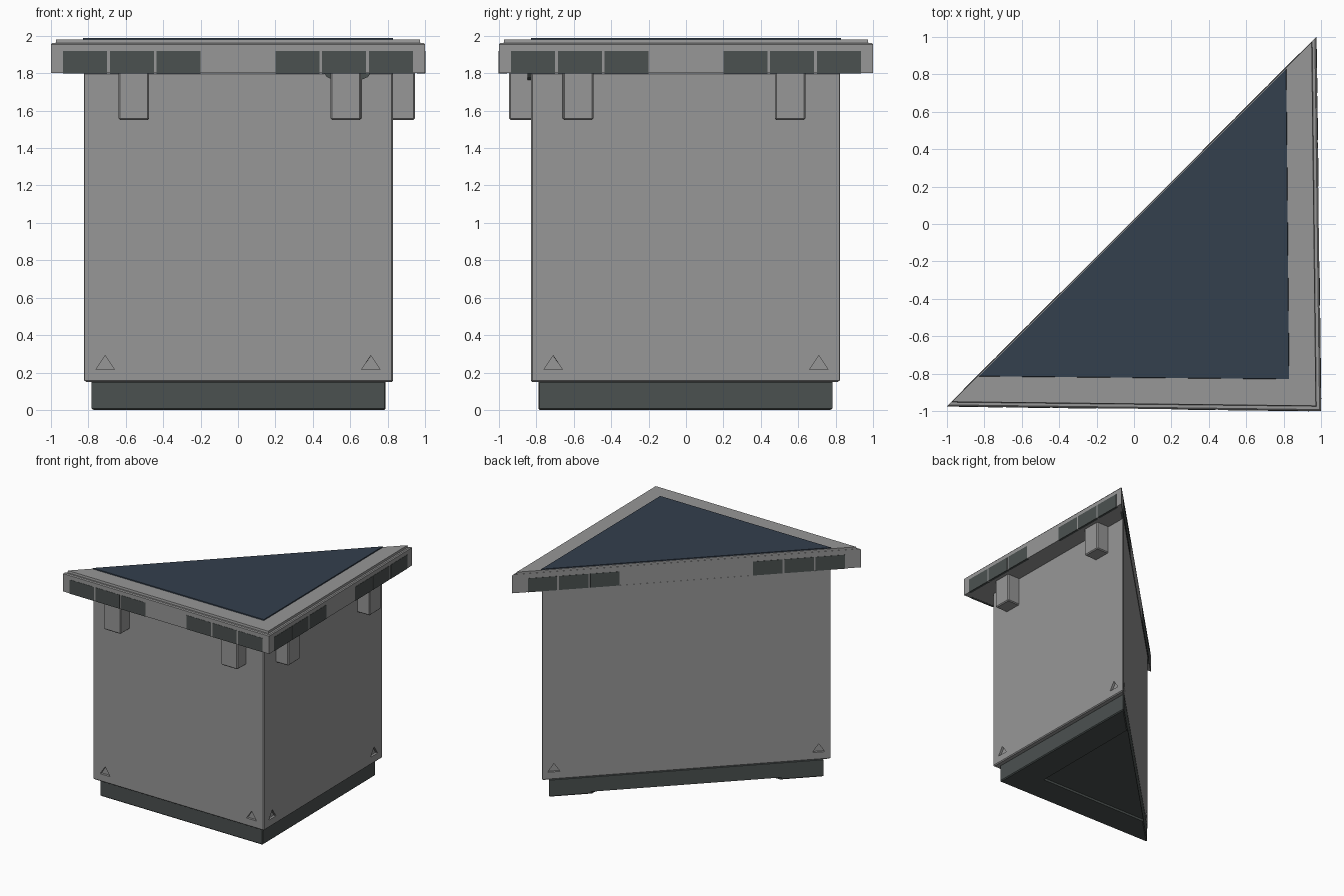
import bpy, bmesh, math
from mathutils import Vector

if "Cube" in bpy.data.objects:
    bpy.data.objects.remove(bpy.data.objects["Cube"])


def material(name, rgb):
    m = bpy.data.materials.new(name)
    m.diffuse_color = (*rgb, 1)
    m.use_nodes = True
    m.node_tree.nodes["Principled BSDF"].inputs["Base Color"].default_value = m.diffuse_color
    return m


GREY = material("warm grey", (0.31, 0.31, 0.31))
DARK = material("dark slate", (0.07, 0.082, 0.08))
BLUE = material("navy top", (0.033, 0.05, 0.075))


def corner(c, s):
    """Right-angled triangle: left tip, front right corner, back tip."""
    return [Vector((-c, -c + s)), Vector((c, -c)), Vector((c - s, c))]


def solid(name, rings, mat, bevel=0):
    """Stack of matching 3D rings joined into a closed solid."""
    bm = bmesh.new()
    loops = [[bm.verts.new(p) for p in r] for r in rings]
    n = len(loops[0])
    bm.faces.new(loops[0])
    bm.faces.new(loops[-1])
    for a, b in zip(loops, loops[1:]):
        for i in range(n):
            j = (i + 1) % n
            bm.faces.new((a[i], a[j], b[j], b[i]))
    bmesh.ops.recalc_face_normals(bm, faces=bm.faces)
    me = bpy.data.meshes.new(name)
    bm.to_mesh(me)
    bm.free()
    me.materials.append(mat)
    ob = bpy.data.objects.new(name, me)
    bpy.context.collection.objects.link(ob)
    if bevel:
        mod = ob.modifiers.new("Bevel", "BEVEL")
        mod.width = bevel
        mod.segments = 1
    return ob


def prism(name, layers, mat, bevel=0):
    """layers: (polygon, z) pairs from bottom to top."""
    return solid(name, [[(p.x, p.y, z) for p in poly] for poly, z in layers], mat, bevel)


def on_side(name, tri, k, profile, d0, d1, mat, bevel=0):
    """Extrude a (u, z) profile outward from side k of a triangle, u from the side's middle."""
    a, b = tri[k], tri[(k + 1) % 3]
    along = (b - a).normalized()
    out = Vector((along.y, -along.x))
    mid = (a + b) / 2

    def ring(d):
        pts = [(mid + along * u + out * d, z) for u, z in profile]
        return [(p.x, p.y, z) for p, z in pts]
    return solid(name, [ring(d0), ring(d1)], mat, bevel)


def rect(u0, u1, z0, z1):
    return [(u0, z0), (u1, z0), (u1, z1), (u0, z1)]


def cut(target, cutter):
    cutter.hide_render = True
    cutter.hide_set(True)
    mod = target.modifiers.new("Cut", "BOOLEAN")
    mod.operation = "DIFFERENCE"
    mod.solver = "EXACT"
    mod.object = cutter


SIDES = ["front", "right", "diagonal"]
slab_t = corner(1.0, 0.025)
body_t = corner(0.83, 0.018)
base_t = corner(0.79, 0.017)

# Main cabinet, plinth, counter slab, raised lip and inlaid top
body = prism("cabinet_body", [(body_t, 0.15), (body_t, 1.805)], GREY, 0.008)
base = prism("plinth", [(base_t, 0), (base_t, 0.155)], DARK, 0.008)
prism("counter_slab", [(slab_t, 1.8), (slab_t, 1.955), (corner(0.992, 0.025), 1.962)], GREY)
prism("counter_lip", [(corner(0.975, 0.022), 1.96), (corner(0.972, 0.022), 1.98)], GREY)
prism("top_inlay", [(corner(0.83, 0.015), 1.978), (corner(0.828, 0.015), 1.988)], BLUE)

# Shallow recess under the plinth, open to the diagonal side
recess = [Vector(p) for p in ((-0.56, -0.53), (0.53, -0.53), (0.53, 0.56))]
cut(base, prism("plinth_recess_cutter", [(recess, -0.1), (recess, 0.02)], DARK))

for k, side in enumerate(SIDES):
    diagonal = k == 2
    outer = 1.27 if diagonal else 0.935
    tri_u = 1.06 if diagonal else 0.71
    for sgn, end in ((-1, "left"), (1, "right")):
        # Three dark edge plates at each end of the slab
        for i in range(3):
            u = sorted((sgn * (outer - i * 0.25), sgn * (outer - i * 0.25 - 0.235)))
            on_side(f"{side}_{end}_edge_plate_{i + 1}", slab_t, k,
                    rect(u[0], u[1], 1.799, 1.92), -0.02, 0.002, DARK)
        # Small triangular notches low on the cabinet
        c = sgn * tri_u
        cut(body, on_side(f"{side}_{end}_notch_cutter", body_t, k,
                          [(c - 0.049, 0.217), (c + 0.049, 0.217), (c, 0.29)],
                          -0.02, 0.05, GREY))

# Support brackets below the slab on the two straight sides
for k, centres in ((0, (-0.556, 0.578)), (1, (-0.578, 0.556))):
    for i, c in enumerate(centres):
        on_side(f"{SIDES[k]}_bracket_{i + 1}", body_t, k,
                rect(c - 0.081, c + 0.081, 1.55, 1.81), -0.02, 0.118, GREY, 0.008)

# Small dark fitting behind the front right bracket
on_side("under_counter_fitting", body_t, 0,
        [(0.46, 1.802), (0.475, 1.78), (0.51, 1.765), (0.66, 1.765), (0.695, 1.78), (0.71, 1.802)],
        -0.01, 0.02, DARK)
